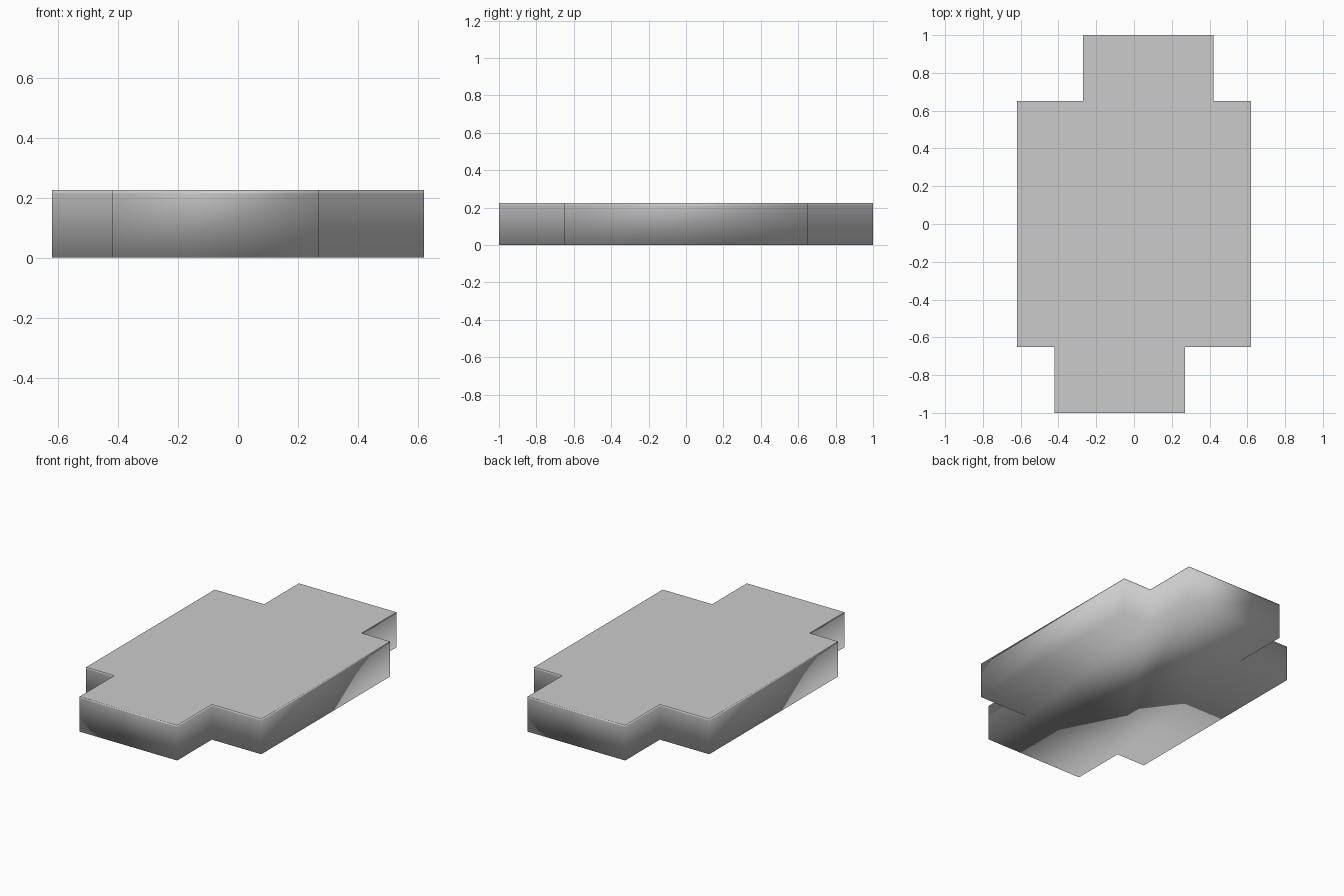
import bpy, bmesh

if "Cube" in bpy.data.objects:
    bpy.data.objects.remove(bpy.data.objects["Cube"])

# Stepped outline: half of it, the other half is the same turned by 180 degrees
half = [(-0.42, -1.0), (0.27, -1.0), (0.27, -0.65), (0.62, -0.65), (0.62, 0.65), (0.42, 0.65)]
outline = half + [(-x, -y) for x, y in half]
HEIGHT, RIM = 0.225, 0.012

bm = bmesh.new()


def ring(z):
    return [bm.verts.new((x, y, z)) for x, y in outline]


def bridge(a, b):
    n = len(a)
    for i in range(n):
        j = (i + 1) % n
        bm.faces.new((a[i], a[j], b[j], b[i]))


# Base, walls, and a narrow band below the top edge
base, band, top = ring(0), ring(HEIGHT - RIM), ring(HEIGHT)
bm.faces.new(base[::-1])
bridge(base, band)
bridge(band, top)

# Flat top with a narrow inset border
cap = bm.faces.new(top)
bmesh.ops.inset_region(bm, faces=[cap], thickness=RIM, use_even_offset=True)

for f in bm.faces:
    f.smooth = True
mesh = bpy.data.meshes.new("stepped_slab")
bm.to_mesh(mesh)
bm.free()
slab = bpy.data.objects.new("stepped_slab", mesh)
bpy.context.collection.objects.link(slab)
